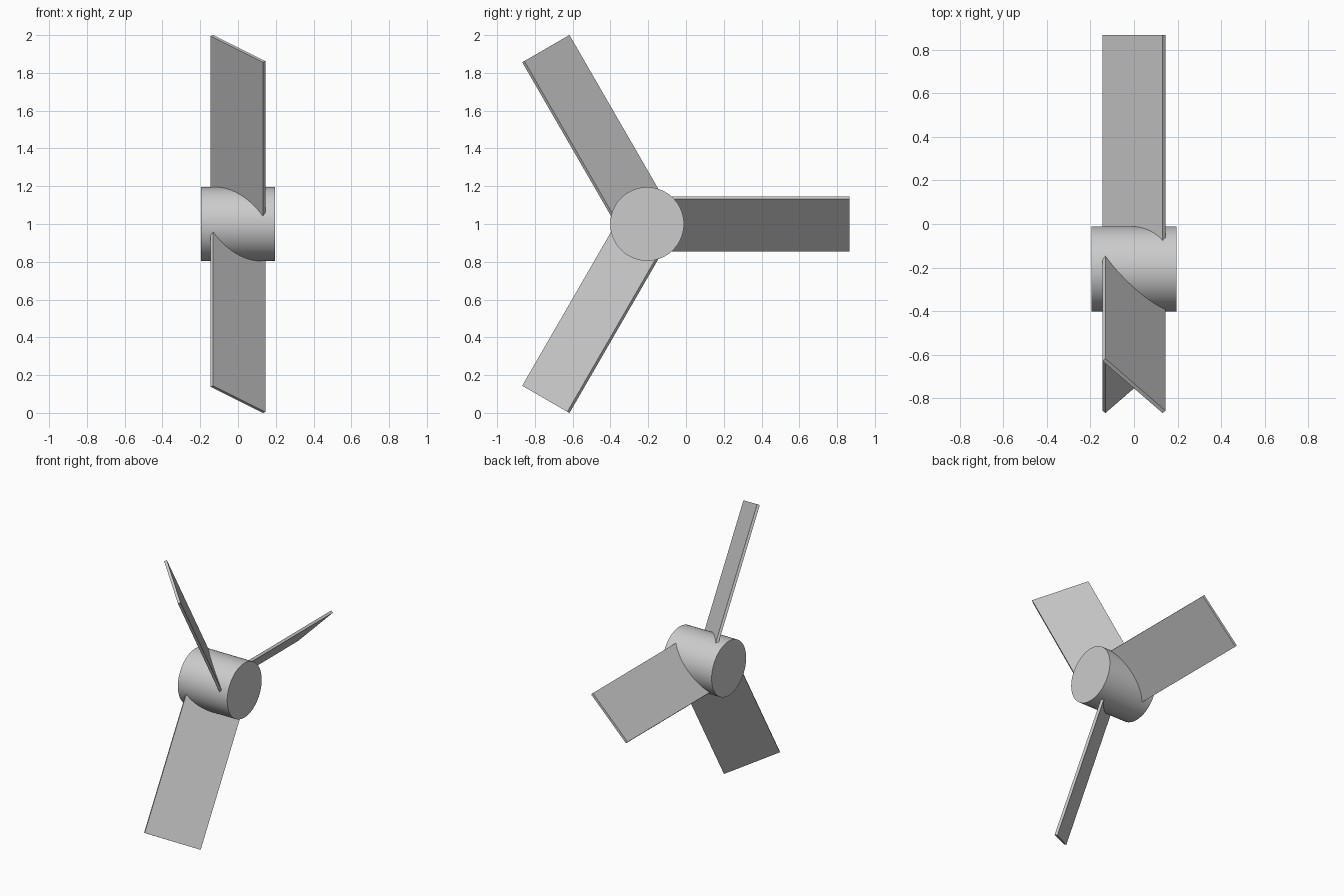
import bpy
import math
from mathutils import Matrix, Vector

if "Cube" in bpy.data.objects:
    bpy.data.objects.remove(bpy.data.objects["Cube"], do_unlink=True)

CENTRE = Vector((0, -0.206, 1.0))
HUB_SIZE = 0.39                       # hub diameter and length, also blade chord
TIP, ROOT = 1.072, 0.1                # blade radii; root is buried in the hub
THICKNESS = 0.0185

grey = bpy.data.materials.new("light_grey")
grey.use_nodes = True
colour = (0.6, 0.6, 0.6, 1)
grey.diffuse_color = colour
grey.node_tree.nodes["Principled BSDF"].inputs["Base Color"].default_value = colour

# Hub: a smooth drum lying along x
bpy.ops.mesh.primitive_cylinder_add(vertices=96, radius=HUB_SIZE / 2, depth=HUB_SIZE,
                                    location=CENTRE, rotation=(0, math.pi / 2, 0))
hub = bpy.context.object
hub.name = "hub"
hub.data.materials.append(grey)
bpy.ops.object.shade_smooth_by_angle(angle=math.radians(30))

# Blades: thin flat plates pitched 45 degrees, spaced evenly round the hub
for i in range(3):
    bpy.ops.mesh.primitive_cube_add(size=1)
    blade = bpy.context.object
    blade.name = f"blade_{i + 1}"
    blade.data.materials.append(grey)
    blade.data.transform(
        Matrix.Rotation(i * math.tau / 3, 4, "X")
        @ Matrix.Translation((0, (TIP + ROOT) / 2, 0))
        @ Matrix.Rotation(-math.pi / 4, 4, "Y")
        @ Matrix.Diagonal((HUB_SIZE, TIP - ROOT, THICKNESS, 1)))
    blade.location = CENTRE
